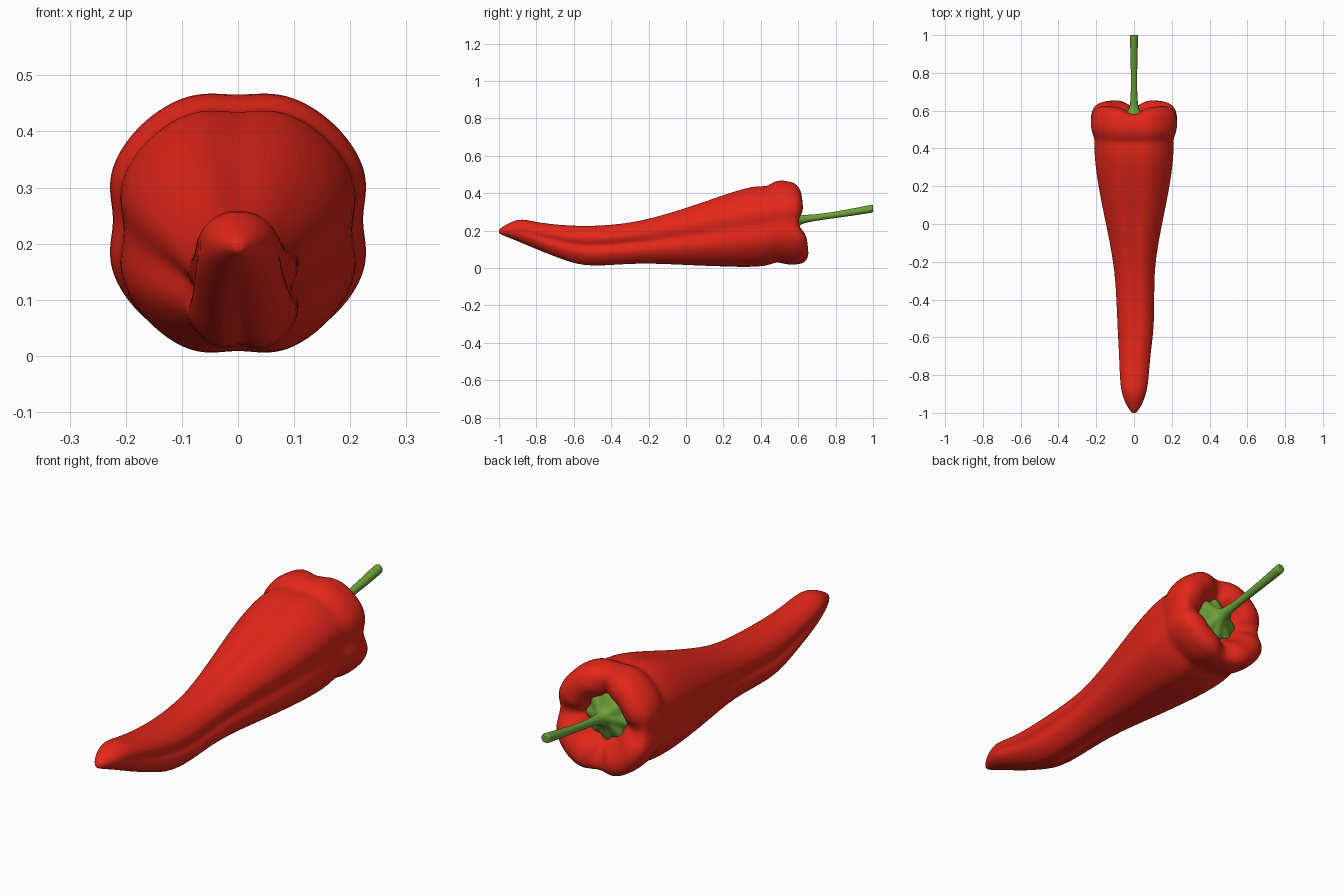
import bpy, bmesh, math
from math import sin, cos, pi, exp

if "Cube" in bpy.data.objects:
    bpy.data.objects.remove(bpy.data.objects["Cube"])

SEG = 72


def material(name, col):
    m = bpy.data.materials.new(name)
    m.diffuse_color = (*col, 1)
    m.use_nodes = True
    m.node_tree.nodes["Principled BSDF"].inputs["Base Color"].default_value = m.diffuse_color
    return m


def loft(name, rings, mat, levels=2):
    """Skin a stack of closed rings, cap both ends with fans, smooth it."""
    bm = bmesh.new()
    loops = [[bm.verts.new(p) for p in r] for r in rings]
    n = len(loops[0])
    for a, b in zip(loops, loops[1:]):
        for i in range(n):
            j = (i + 1) % n
            bm.faces.new((a[i], a[j], b[j], b[i]))
    for end in (loops[0], loops[-1]):
        c = bm.verts.new(tuple(sum(v.co[k] for v in end) / n for k in range(3)))
        for i in range(n):
            bm.faces.new((end[i], end[(i + 1) % n], c))
    bmesh.ops.recalc_face_normals(bm, faces=bm.faces)
    for f in bm.faces:
        f.smooth = True
    me = bpy.data.meshes.new(name)
    bm.to_mesh(me)
    bm.free()
    me.materials.append(mat)
    ob = bpy.data.objects.new(name, me)
    bpy.context.collection.objects.link(ob)
    if levels:
        s = ob.modifiers.new("smooth", 'SUBSURF')
        s.levels = s.render_levels = levels
    return ob


def groove_weight(t, axis, width):
    d = (t - axis + pi) % (2 * pi) - pi
    return exp(-(d / width) ** 2)


def section(depth, width, factors):
    """Unit four-lobed outline: grooves at right, top, left and bottom."""
    out = []
    for i in range(SEG):
        t = 2 * pi * i / SEG
        w = sum(f * groove_weight(t, k * pi / 2, width) for k, f in enumerate(factors))
        r = 1 - depth * w
        out.append((r * cos(t), r * sin(t), w))
    mx = max(abs(p[0]) for p in out)
    top = max(p[1] for p in out)
    bot = -min(p[1] for p in out)
    return [(x / mx, z / (top if z > 0 else bot), w) for x, z, w in out]


def tilt(y, z):
    f = min(1, max(0, (y - 0.3) / 0.15))
    return y - 0.12 * (z - 0.24) * f * f * (3 - 2 * f)


# Pepper body: y, bottom z, top z, half width, groove depth
body = [
    (-1.0, .185, .205, .010, 0), (-.985, .178, .218, .024, 0),
    (-.95, .163, .238, .045, 0), (-.90, .143, .261, .064, .02),
    (-.85, .122, .257, .073, .06), (-.78, .092, .241, .078, .12),
    (-.68, .053, .230, .084, .16), (-.59, .021, .225, .093, .19),
    (-.50, .010, .224, .098, .20), (-.38, .017, .231, .101, .20),
    (-.25, .025, .249, .105, .19), (-.10, .021, .289, .128, .16),
    (.05, .013, .337, .159, .13), (.20, .008, .390, .189, .11),
    (.32, .004, .427, .206, .10), (.41, .009, .440, .211, .10),
    (.45, .030, .434, .209, .10), (.472, .029, .446, .215, .09),
    (.50, .022, .463, .225, .09), (.54, .016, .470, .230, .09),
    (.575, .020, .462, .227, .10)]
rings = []
for y, b, t, hw, g in body:
    zc, hh = (b + t) / 2, (t - b) / 2
    cx = .009 * exp(-((y + .5) / .22) ** 2)
    top_f = .3 if y < -.2 else .7
    ring = []
    for x, z, w in section(g, .26, (1, top_f, 1, .75)):
        zz = zc + hh * z
        ring.append((cx + hw * x, tilt(y, zz), zz))
    rings.append(ring)

# Lobed shoulder rolling into the stem hollow: scale, y, groove depth, groove setback
cap = [(.95, .607, .12, .008), (.84, .633, .15, .028), (.68, .640, .17, .046),
       (.54, .625, .15, .050), (.45, .595, .10, .035), (.41, .565, .05, .015),
       (.34, .550, 0, 0), (.15, .550, 0, 0)]
for s, y, g, back in cap:
    ring = []
    for x, z, w in section(g, .27, (1, 1, 1, 1)):
        zz = .241 + .228 * s * z
        ring.append((.230 * s * x, tilt(y, zz) - back * w, zz))
    rings.append(ring)
loft("pepper_body", rings, material("red_skin", (.78, .02, .01)), 1)

# Calyx and stem: y, z centre, radius, star amount
stem = [(.548, .246, .118, .14), (.566, .247, .092, .12), (.578, .250, .064, .08),
        (.588, .254, .042, .03), (.605, .258, .027, 0), (.64, .263, .020, 0),
        (.70, .270, .0165, 0), (.80, .284, .0165, 0), (.90, .300, .019, 0),
        (.97, .313, .021, 0), (.993, .317, .0215, 0), (1.0, .318, .020, 0),
        (1.0, .318, .012, 0)]
rings = []
for y, zc, r, star in stem:
    slope = .15 if .6 < y < .95 else 0
    ring = []
    for i in range(40):
        t = 2 * pi * i / 40
        rr = r * (1 + star * cos(8 * t))
        ring.append((rr * cos(t), y - slope * rr * sin(t), zc + rr * sin(t)))
    rings.append(ring)
loft("stem_and_calyx", rings, material("green_stem", (.15, .36, .04)), 1)
